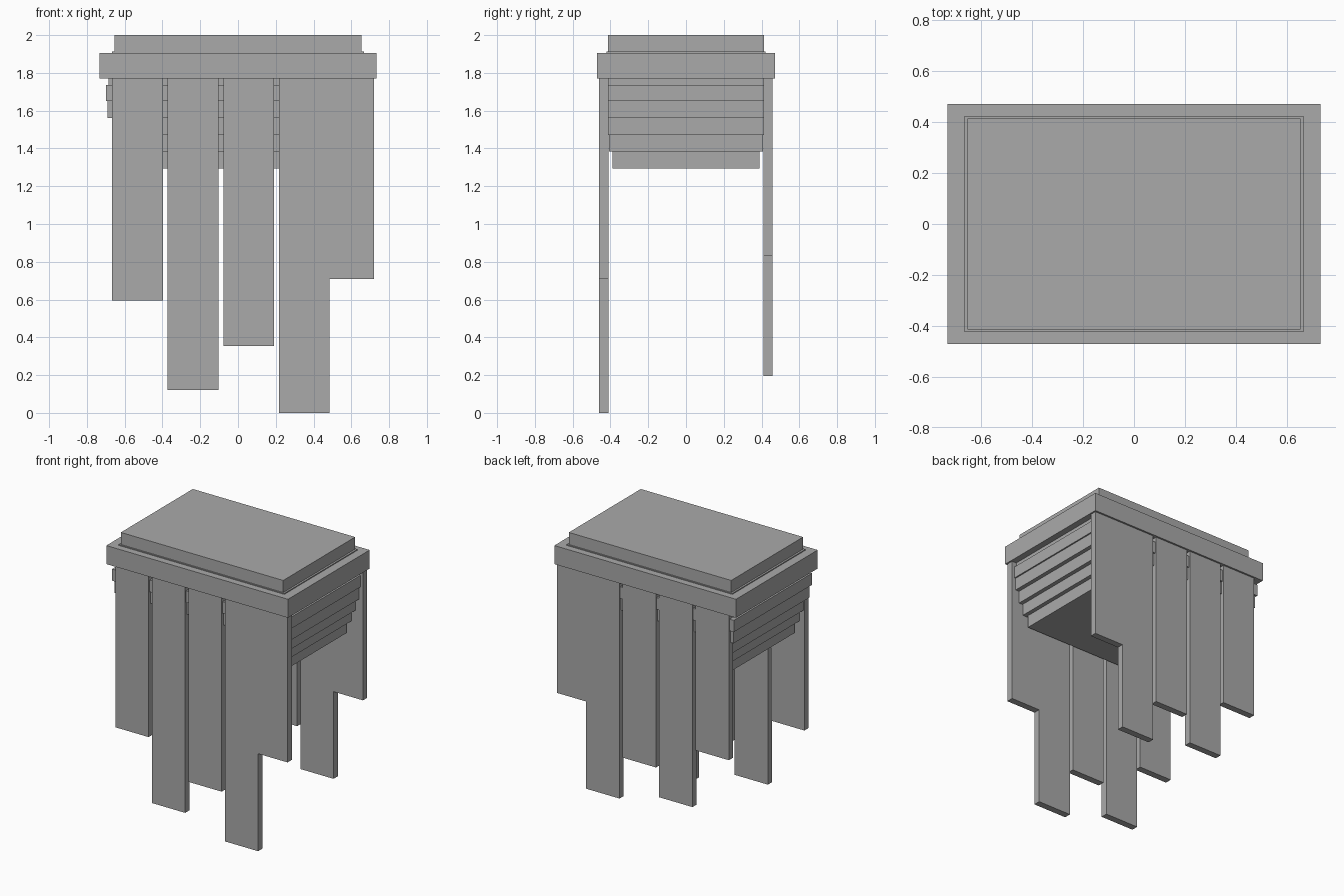
import bpy, bmesh

if "Cube" in bpy.data.objects:
    bpy.data.objects.remove(bpy.data.objects["Cube"])

grey = bpy.data.materials.new("plain grey")
grey.diffuse_color = (0.4, 0.4, 0.4, 1)
grey.use_nodes = True
grey.node_tree.nodes["Principled BSDF"].inputs["Base Color"].default_value = grey.diffuse_color


def box(name, x0, x1, y0, y1, z0, z1):
    bm = bmesh.new()
    bmesh.ops.create_cube(bm, size=1)
    for v in bm.verts:
        v.co = (x1 if v.co.x > 0 else x0,
                y1 if v.co.y > 0 else y0,
                z1 if v.co.z > 0 else z0)
    mesh = bpy.data.meshes.new(name)
    bm.to_mesh(mesh)
    bm.free()
    mesh.materials.append(grey)
    obj = bpy.data.objects.new(name, mesh)
    bpy.context.collection.objects.link(obj)
    return obj


def centred(name, hx, hy, z0, z1):
    return box(name, -hx, hx, -hy, hy, z0, z1)


# top: rim band, thin step and raised lid
centred("rim", 0.732, 0.47, 1.77, 1.905)
centred("lid_step", 0.668, 0.421, 1.9, 1.912)
centred("lid", 0.654, 0.414, 1.905, 2.0)

# stepped body hanging under the rim
centred("body_neck", 0.685, 0.41, 1.72, 1.78)
tiers = [(0.70, 0.45, 1.65, 1.735), (0.69, 0.437, 1.56, 1.65),
         (0.66, 0.422, 1.47, 1.56), (0.63, 0.408, 1.385, 1.47),
         (0.60, 0.39, 1.295, 1.385)]
for i, (hx, hy, z0, z1) in enumerate(tiers):
    centred(f"body_tier_{i + 1}", hx, hy, z0, z1)

# hanging planks of uneven length, front and back
lefts = [-0.666, -0.372, -0.078, 0.216, 0.453]
front_bottoms = [0.595, 0.122, 0.355, 0.0, 0.71]
back_bottoms = [0.71, 0.29, 0.50, 0.195, 0.83]
for side, bottoms, y0, y1 in (("front", front_bottoms, -0.46, -0.411),
                              ("back", back_bottoms, 0.409, 0.457)):
    for i, (x, z) in enumerate(zip(lefts, bottoms)):
        box(f"{side}_plank_{i + 1}", x, x + 0.268, y0, y1, z, 1.78)
